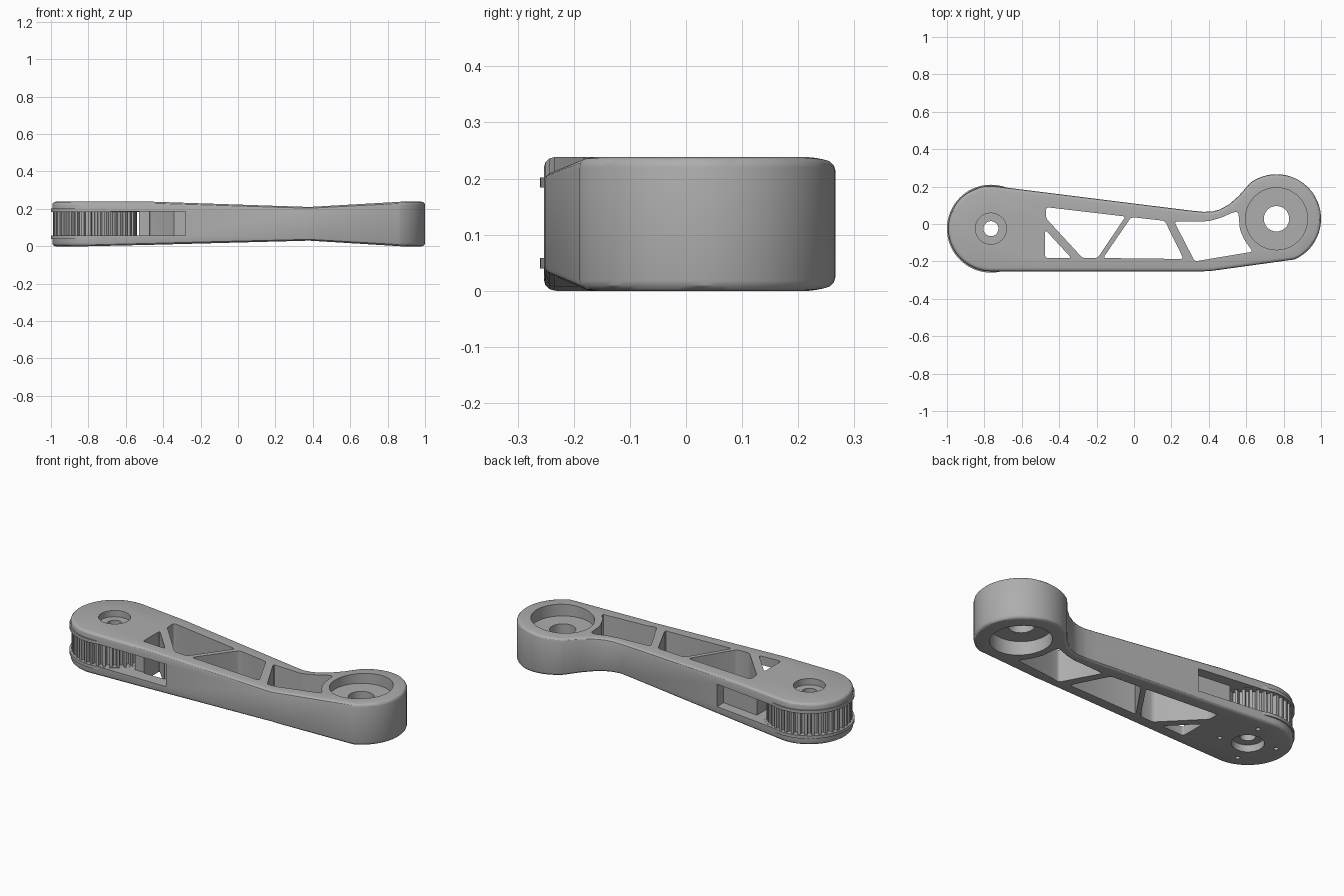
import bpy, bmesh
from math import cos, sin, radians, pi

cube = bpy.data.objects.get("Cube")
if cube:
    bpy.data.objects.remove(cube)

grey = bpy.data.materials.new("satin_grey")
grey.use_nodes = True
colour = (0.42, 0.42, 0.42, 1)
grey.diffuse_color = colour
grey.node_tree.nodes["Principled BSDF"].inputs["Base Color"].default_value = colour

HUB = (-0.765, -0.025)
SOCKET = (0.762, 0.028)
HEIGHT = 0.238


def arc(centre, r, start, end, n):
    """Points along an arc, angles in degrees."""
    angles = [radians(start + (end - start) * i / n) for i in range(n + 1)]
    return [(centre[0] + r * cos(a), centre[1] + r * sin(a)) for a in angles]


def circle(centre, r, n=64):
    return arc(centre, r, 0, 360, n)[:-1]


def prism(points, z0, z1):
    """Bmesh of a flat outline extruded upwards."""
    bm = bmesh.new()
    face = bm.faces.new([bm.verts.new((x, y, z0)) for x, y in points])
    top = bmesh.ops.extrude_face_region(bm, geom=[face])["geom"]
    for v in top:
        if isinstance(v, bmesh.types.BMVert):
            v.co.z = z1
    bmesh.ops.recalc_face_normals(bm, faces=bm.faces)
    return bm


def finish(name, bm):
    mesh = bpy.data.meshes.new(name)
    bm.to_mesh(mesh)
    bm.free()
    obj = bpy.data.objects.new(name, mesh)
    bpy.context.collection.objects.link(obj)
    mesh.materials.append(grey)
    return obj


def upright_edges(bm):
    return [e for e in bm.edges if abs(e.verts[0].co.z - e.verts[1].co.z) > 0.01]


def cut(target, points, z0=-0.1, z1=0.4, fillet=0):
    """Subtract an extruded outline from the target."""
    bm = prism(points, z0, z1)
    if fillet:
        bmesh.ops.bevel(bm, geom=upright_edges(bm), offset=fillet, segments=3,
                        profile=0.5, affect='EDGES', clamp_overlap=True)
    cutter = finish("cutter", bm)
    cutter.hide_render = True
    mod = target.modifiers.new("cut", 'BOOLEAN')
    mod.operation, mod.solver, mod.object = 'DIFFERENCE', 'EXACT', cutter
    bpy.context.view_layer.objects.active = target
    bpy.ops.object.modifier_apply(modifier=mod.name)
    bpy.data.objects.remove(cutter)


def smooth(obj):
    bpy.ops.object.select_all(action='DESELECT')
    obj.select_set(True)
    bpy.context.view_layer.objects.active = obj
    bpy.ops.object.shade_smooth_by_angle(angle=radians(30))


# Arm body: outline with rounded rims
outline = arc(HUB, 0.228, 83, 270, 30)
outline += [(0.37, -0.253), (0.42, -0.25)]
outline += arc(SOCKET, 0.238, -66, 126, 32)
outline += [(0.56, 0.15), (0.51, 0.106), (0.46, 0.078), (0.42, 0.067), (0.37, 0.065), (0.30, 0.072)]
bm = prism(outline, 0, HEIGHT)
upright = set(upright_edges(bm))
bmesh.ops.bevel(bm, geom=[e for e in bm.edges if e not in upright], offset=0.018,
                segments=3, profile=0.5, affect='EDGES')

# Waist: thin the arm towards its middle
waist = [(-0.8, 0, HEIGHT), (-0.45, 0.008, HEIGHT), (0.38, 0.03, 0.21), (0.87, 0, HEIGHT)]
for x, _, _ in waist:
    bmesh.ops.bisect_plane(bm, geom=bm.verts[:] + bm.edges[:] + bm.faces[:],
                           plane_co=(x, 0, 0), plane_no=(1, 0, 0))


def heights(x):
    if x <= waist[0][0] or x >= waist[-1][0]:
        return 0, HEIGHT
    for a, b in zip(waist, waist[1:]):
        if x <= b[0]:
            t = (x - a[0]) / (b[0] - a[0])
            return a[1] + t * (b[1] - a[1]), a[2] + t * (b[2] - a[2])


for v in bm.verts:
    low, high = heights(v.co.x)
    v.co.z = low + v.co.z / HEIGHT * (high - low)
arm = finish("arm_body", bm)

# Lightening pockets between the struts
pockets = [
    [(-0.475, -0.03), (-0.475, -0.182), (-0.335, -0.182)],
    [(-0.47, 0.09), (-0.47, 0.03), (-0.275, -0.182), (-0.195, -0.182), (-0.045, 0.04)],
    [(-0.015, 0.037), (-0.165, -0.182), (0.265, -0.187), (0.165, 0.017)],
    [(0.215, 0.012), (0.325, -0.2), (0.635, -0.148), (0.59, -0.085), (0.566, -0.03),
     (0.558, 0.065), (0.53, 0.063), (0.47, 0.035), (0.40, 0.015)],
]
for pocket in pockets:
    cut(arm, pocket, fillet=0.014)

# Belt slot around the pulley and along both walls
cut(arm, [(-1.1, -0.4), (-0.28, -0.4), (-0.28, -0.175), (-0.53, -0.175),
          (-0.53, 0.115), (-0.3, 0.088), (-0.3, 0.4), (-1.1, 0.4)], 0.057, 0.185)

# Hub bore and the four screw holes beneath it
cut(arm, circle(HUB, 0.083))
for angle in (70, 160, 250, 340):
    spot = (HUB[0] + 0.15 * cos(radians(angle)), HUB[1] + 0.15 * sin(radians(angle)))
    cut(arm, circle(spot, 0.012, 16), -0.1, 0.035)

# Bearing socket: recess on both faces and a through hole
cut(arm, circle(SOCKET, 0.166), 0.17, 0.4)
cut(arm, circle(SOCKET, 0.157), -0.1, 0.09)
cut(arm, circle(SOCKET, 0.068))
smooth(arm)

# Toothed pulley
teeth = 38
profile = []
for i in range(teeth):
    for part, r in ((0.0, 0.202), (0.4, 0.202), (0.5, 0.224), (0.9, 0.224)):
        a = 2 * pi * (i + part) / teeth
        profile.append((HUB[0] + r * cos(a), HUB[1] + r * sin(a)))
pulley = finish("pulley_teeth", prism(profile, 0.045, 0.195))
cut(pulley, circle(HUB, 0.04))
smooth(pulley)

# Pulley flanges
for name, z in (("lower_flange", 0.04), ("upper_flange", 0.184)):
    flange = finish(name, prism(circle(HUB, 0.235, 72), z, z + 0.018))
    cut(flange, circle(HUB, 0.04))
    smooth(flange)
